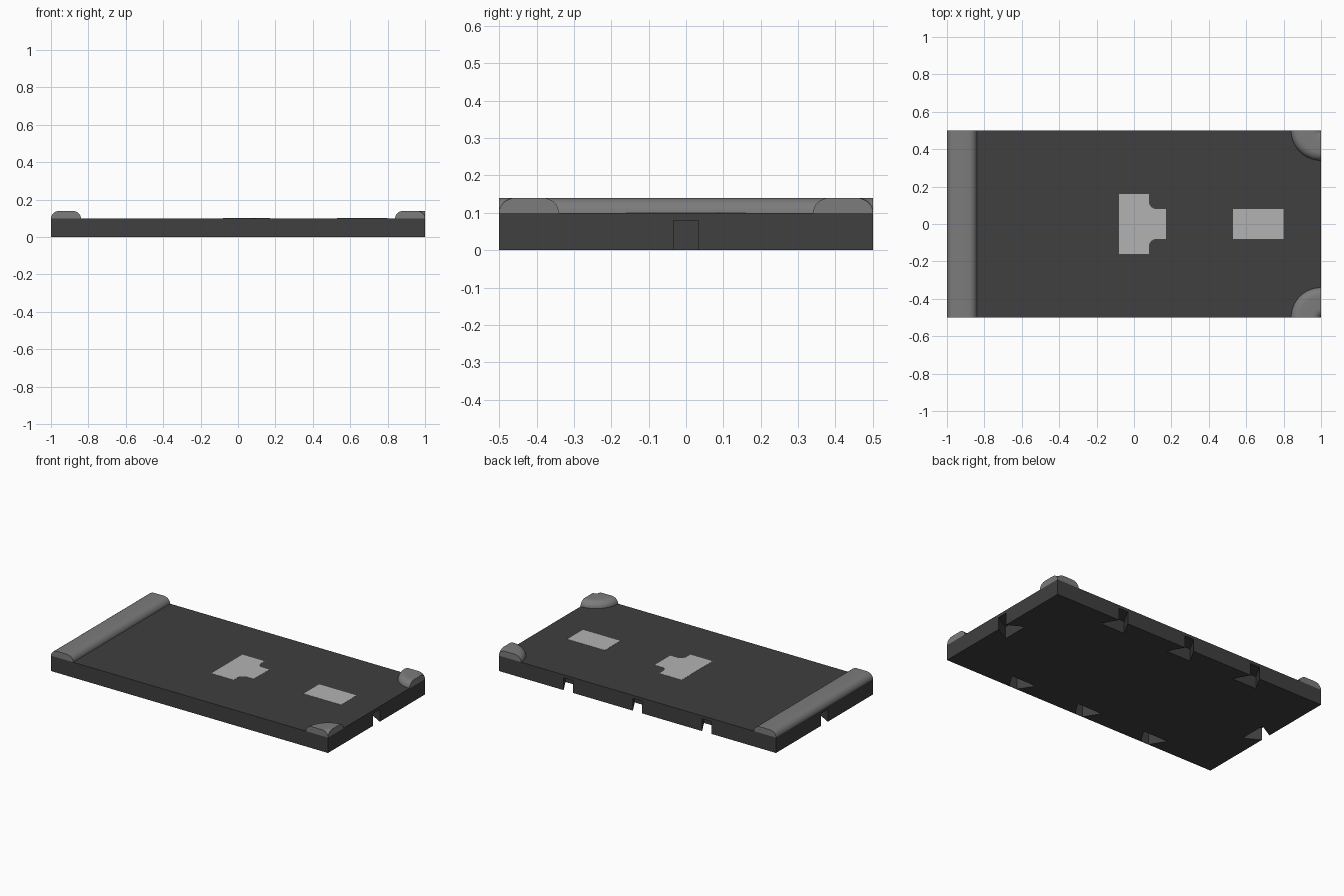
import bpy, bmesh
from math import pi, sin, cos

if "Cube" in bpy.data.objects:
    bpy.data.objects.remove(bpy.data.objects["Cube"])


def material(name, v):
    m = bpy.data.materials.new(name)
    m.diffuse_color = (v, v, v, 1)
    m.use_nodes = True
    m.node_tree.nodes["Principled BSDF"].inputs["Base Color"].default_value = m.diffuse_color
    return m


ASPHALT = material("asphalt", 0.05)
CONCRETE = material("concrete", 0.2)
PAINT = material("paint", 0.45)


def make_object(name, bm, mat=None):
    bmesh.ops.recalc_face_normals(bm, faces=bm.faces)
    mesh = bpy.data.meshes.new(name)
    bm.to_mesh(mesh)
    bm.free()
    ob = bpy.data.objects.new(name, mesh)
    bpy.context.collection.objects.link(ob)
    if mat:
        mesh.materials.append(mat)
    return ob


def extrude(bm, points, vec):
    face = bm.faces.new([bm.verts.new(p) for p in points])
    out = bmesh.ops.extrude_face_region(bm, geom=[face], use_keep_orig=True)
    verts = [g for g in out["geom"] if isinstance(g, bmesh.types.BMVert)]
    bmesh.ops.translate(bm, verts=verts, vec=vec)


def smooth(ob):
    bpy.ops.object.select_all(action='DESELECT')
    ob.select_set(True)
    bpy.context.view_layer.objects.active = ob
    bpy.ops.object.shade_smooth_by_angle(angle=pi / 6)


# Road slab
bm = bmesh.new()
extrude(bm, [(-1, -.5, 0), (1, -.5, 0), (1, .5, 0), (-1, .5, 0)], (0, 0, .1))
slab = make_object("road_slab", bm, ASPHALT)

# Dovetail connector sockets: edge point, inward direction
# (the front ones stop just short of the face, leaving a thin skin)
sockets = [((1, 0), (-1, 0), 0), ((-1, 0), (1, 0), 0)]
for x in (-.5, 0, .5):
    sockets += [((x, .5), (0, -1), 0), ((x, -.5), (0, 1), .002)]
bm = bmesh.new()
for (px, py), (dx, dy), skin in sockets:
    start = skin if skin else -.01
    outline = [(start, -.028), (.1, -.09), (.1, .09), (start, .028)]
    extrude(bm, [(px + d * dx - w * dy, py + d * dy + w * dx, -.02)
                 for d, w in outline], (0, 0, .1))
cutter = make_object("socket_cutter", bm)
cutter.hide_render = True
cutter.hide_set(True)
cut = slab.modifiers.new("sockets", 'BOOLEAN')
cut.operation, cut.solver, cut.object = 'DIFFERENCE', 'EXACT', cutter

# Rounded kerb cross-section (distance, height)
W, RX, RZ, N = .16, .045, .04, 8
arc = [(i * pi / 2 / N) for i in range(N + 1)]
profile = [(RX - RX * cos(a), .1 + RZ * sin(a)) for a in arc]
profile += [(W - d, z) for d, z in reversed(profile)]

# Straight kerb along the left edge
bm = bmesh.new()
extrude(bm, [(-1 + d, -.5, z) for d, z in profile], (0, 1, 0))
smooth(make_object("kerb_strip", bm, CONCRETE))

# Quarter-round corner kerbs, the same section spun about each corner
for side, label in ((-1, "front"), (1, "back")):
    bm = bmesh.new()
    face = bm.faces.new([bm.verts.new((1 - d, side * .5, z)) for d, z in profile])
    bmesh.ops.spin(bm, geom=[face] + face.verts[:] + face.edges[:],
                   cent=(1, side * .5, 0), axis=(0, 0, 1),
                   angle=side * pi / 2, steps=16)
    bmesh.ops.remove_doubles(bm, verts=bm.verts, dist=1e-5)
    # close the starting end if the spin consumed it
    edges = [e for e in bm.edges if e.is_boundary]
    if edges:
        bmesh.ops.holes_fill(bm, edges=edges)
    smooth(make_object(f"{label}_corner_kerb", bm, CONCRETE))

# Painted road markings: filleted T junction and a dash
half = [(.17, .08)]
half += [(.12 - .04 * sin(a), .12 - .04 * cos(a)) for a in arc]
half += [(.08, .16), (-.08, .16)]
tee = half + [(x, -y) for x, y in reversed(half)]
dash = [(.53, -.08), (.8, -.08), (.8, .08), (.53, .08)]
for name, pts in (("tee_marking", tee), ("dash_marking", dash)):
    bm = bmesh.new()
    extrude(bm, [(x, y, .099) for x, y in pts], (0, 0, .002))
    make_object(name, bm, PAINT)
